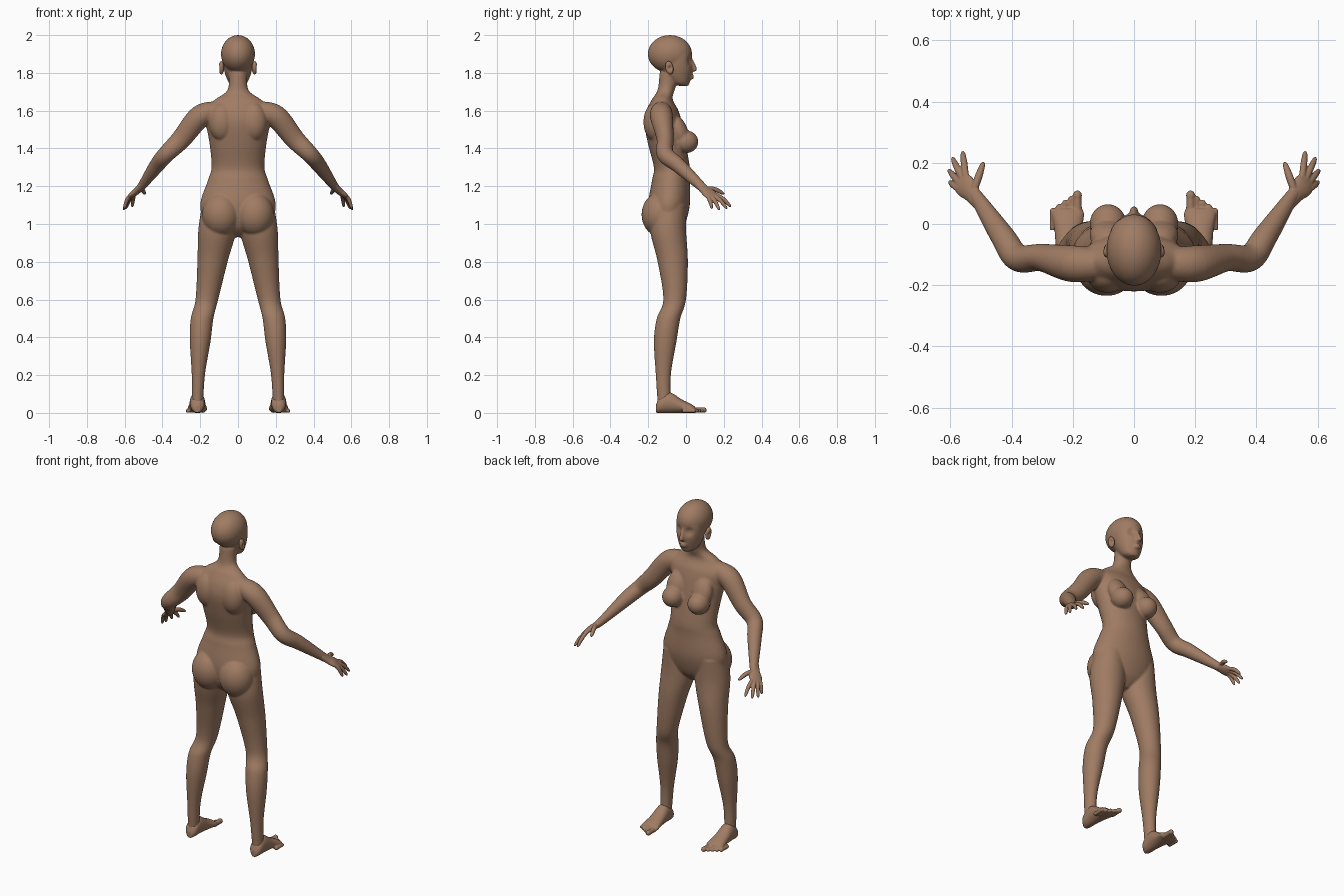
import bpy, bmesh, math
from mathutils import Vector, Matrix

if "Cube" in bpy.data.objects:
    bpy.data.objects.remove(bpy.data.objects["Cube"])

skin = bpy.data.materials.new("warm_brown_skin")
skin.use_nodes = True
COLOUR = (.35, .2, .125, 1)
skin.diffuse_color = COLOUR
skin.node_tree.nodes["Principled BSDF"].inputs["Base Color"].default_value = COLOUR

X_AXIS, Y_AXIS, Z_AXIS = Matrix.Identity(3)


def ring(z, half, back, front, x=0):
    """Level cross-section of the trunk, face or leg."""
    return (x, (back + front) / 2, z, half, (front - back) / 2)


def section(y, half, top):
    """Upright cross-section of the foot, resting on the ground."""
    return (.215, y, top / 2, half, top / 2)


def bead(place, thick, wide=None):
    """Cross-section at right angles to a limb's path."""
    return (*place, thick, wide or thick)


def blend(before, start, end, after, t):
    """Smooth curve from start to end, guided by its neighbours."""
    leave, arrive = (end - before) / 2, (after - start) / 2
    ease = t * t * (3 - 2 * t)
    return (start + (end - start) * ease
            + leave * t * (1 - t) ** 2 - arrive * t * t * (1 - t))


def resample(rows, steps):
    last = len(rows) - 1
    result = []
    for i in range(last):
        group = (rows[max(i - 1, 0)], rows[i], rows[i + 1], rows[min(i + 2, last)])
        for k in range(steps):
            result.append([blend(*values, k / steps) for values in zip(*group)])
    result.append(rows[last])
    return result


def loft(bm, rows, frame=None, across=Y_AXIS, sides=36, steps=8):
    """Skin elliptical cross-sections along a smooth path."""
    rows = resample(rows, steps)
    centres = [Vector(row[:3]) for row in rows]
    rings = []
    for i, (centre, row) in enumerate(zip(centres, rows)):
        if frame:
            u, v = frame
        else:
            ahead = centres[min(i + 1, len(rows) - 1)] - centres[max(i - 1, 0)]
            u = ahead.cross(across).normalized()
            v = u.cross(ahead).normalized()
        angles = [math.tau * k / sides for k in range(sides)]
        rings.append([bm.verts.new(centre + u * row[3] * math.cos(a) + v * row[4] * math.sin(a))
                      for a in angles])
    for low, high in zip(rings, rings[1:]):
        for k in range(sides):
            bm.faces.new((low[k - 1], low[k], high[k], high[k - 1]))
    bm.faces.new(rings[0])
    bm.faces.new(rings[-1])


def ball(bm, place, size, tilt=0):
    matrix = (Matrix.Translation(place) @ Matrix.Rotation(tilt, 4, "X")
              @ Matrix.Diagonal((*size, 1)))
    bmesh.ops.create_uvsphere(bm, u_segments=48, v_segments=32, radius=1, matrix=matrix)


def dent(bm, place, push, spread):
    """Push the surface around a point, and its mirror point, with a soft falloff."""
    for vert in bm.verts:
        offset = Vector((abs(vert.co.x), vert.co.y, vert.co.z)) - Vector(place)
        vert.co += Vector(push) * math.exp(-offset.length_squared / (2 * spread ** 2))


def mirror_copy(bm):
    """Add the opposite half."""
    copied = bmesh.ops.duplicate(bm, geom=bm.verts[:] + bm.edges[:] + bm.faces[:])["geom"]
    for item in copied:
        if isinstance(item, bmesh.types.BMVert):
            item.co.x *= -1


def finish(name, bm, voxel, softness, side=1):
    """Fuse overlapping masses into one smooth skin and make the object."""
    bmesh.ops.scale(bm, vec=(side, 1, 1), verts=bm.verts)
    bmesh.ops.recalc_face_normals(bm, faces=bm.faces)
    mesh = bpy.data.meshes.new(name)
    bm.to_mesh(mesh)
    bm.free()
    mesh.materials.append(skin)
    part = bpy.data.objects.new(name, mesh)
    bpy.context.collection.objects.link(part)
    fuse = part.modifiers.new("fuse", "REMESH")
    fuse.mode, fuse.voxel_size, fuse.use_smooth_shade = "VOXEL", voxel, True
    soften = part.modifiers.new("soften", "SMOOTH")
    soften.factor, soften.iterations = .5, softness


# Paired masses of the body: chest, shoulder blade, seat
body = bmesh.new()
ball(body, (.085, 0, 1.435), (.06, .065, .06))
ball(body, (.085, -.035, 1.49), (.06, .045, .09), tilt=.35)
ball(body, (.085, -.165, 1.54), (.07, .06, .1))
ball(body, (.09, -.14, 1.05), (.1, .095, .115))

# Arm from the collar to the wrist
loft(body, [
    bead((.1, -.13, 1.6), .05),
    bead((.2, -.13, 1.57), .06),
    bead((.3, -.11, 1.45), .053, wide=.045),
    bead((.38, -.11, 1.37), .045),
    bead((.43, -.04, 1.31), .04),
    bead((.51, .08, 1.2), .023, wide=.026),
    bead((.53, .1, 1.18), .02, wide=.024),
])

# Leg from the hip to the ankle
loft(body, [
    ring(z=1.1, half=.08, back=-.17, front=0, x=.11),
    ring(z=.97, half=.1, back=-.19, front=0, x=.11),
    ring(z=.8, half=.08, back=-.15, front=.01, x=.135),
    ring(z=.6, half=.06, back=-.12, front=0, x=.165),
    ring(z=.5, half=.06, back=-.155, front=-.03, x=.19),
    ring(z=.38, half=.055, back=-.17, front=-.05, x=.2),
    ring(z=.2, half=.035, back=-.16, front=-.08, x=.21),
    ring(z=.04, half=.03, back=-.15, front=-.08, x=.215),
], frame=(X_AXIS, Y_AXIS))
mirror_copy(body)

# Trunk and neck
loft(body, [
    ring(z=.93, half=.03, back=-.12, front=-.06),
    ring(z=.99, half=.16, back=-.18, front=-.01),
    ring(z=1.1, half=.2, back=-.2, front=.02),
    ring(z=1.23, half=.16, back=-.18, front=.02),
    ring(z=1.3, half=.14, back=-.17, front=.02),
    ring(z=1.42, half=.15, back=-.2, front=0),
    ring(z=1.53, half=.17, back=-.22, front=-.02),
    ring(z=1.6, half=.18, back=-.21, front=-.04),
    ring(z=1.66, half=.12, back=-.18, front=-.07),
    ring(z=1.71, half=.055, back=-.15, front=-.06),
    ring(z=1.8, half=.05, back=-.14, front=-.03),
], frame=(X_AXIS, Y_AXIS), sides=48)

# Skull and face, with pressed eye sockets
ball(body, (0, -.085, 1.9), (.09, .117, .1))
loft(body, [
    ring(z=1.73, half=.02, back=-.03, front=.01),
    ring(z=1.75, half=.05, back=-.08, front=.02),
    ring(z=1.82, half=.075, back=-.13, front=.035),
    ring(z=1.9, half=.08, back=-.13, front=.03),
    ring(z=1.94, half=.06, back=-.12, front=.01),
], frame=(X_AXIS, Y_AXIS), sides=64, steps=12)
dent(body, (.034, .025, 1.864), push=(0, -.018, 0), spread=.014)

# Eyes, nose and lips
for side in (1, -1):
    ball(body, (side * .034, 0, 1.863), (.015, .015, .011))
loft(body, [
    ring(z=1.875, half=.007, back=.01, front=.035),
    ring(z=1.82, half=.014, back=.02, front=.06),
    ring(z=1.807, half=.012, back=.02, front=.045),
], frame=(X_AXIS, Y_AXIS))
for height in (1.786, 1.773):
    ball(body, (0, .028, height), (.022, .015, .007))
finish("body", body, voxel=.0055, softness=8)

# Hand layout, index to little finger
KNUCKLE_START, KNUCKLE_END = Vector((.55, .155, 1.156)), Vector((.575, .115, 1.146))
KNUCKLE_ROW = (KNUCKLE_END - KNUCKLE_START).normalized()
FINGERTIPS = [(.56, .237, 1.09), (.594, .217, 1.08), (.606, .177, 1.073), (.603, .138, 1.08)]


def finger(bm, root, tip, radius):
    """Slightly arched finger with a rounded end."""
    rows = []
    for t in (0, .3, .6, .9, 1):
        place = root.lerp(tip, t) + Z_AXIS * radius * math.sin(math.pi * t)
        rows.append(bead(place, radius * math.sqrt(1.1 - t ** 6)))
    loft(bm, rows, across=KNUCKLE_ROW, sides=16)


for side, label in ((1, "left"), (-1, "right")):
    # Palm, fingers and thumb
    hand = bmesh.new()
    loft(hand, [
        bead((.505, .066, 1.212), .018, wide=.023),
        bead((.53, .1, 1.18), .018, wide=.03),
        bead((.553, .125, 1.16), .016, wide=.038),
        bead((.57, .145, 1.145), .008, wide=.03),
    ], across=KNUCKLE_ROW)
    for i, tip in enumerate(FINGERTIPS):
        finger(hand, KNUCKLE_START.lerp(KNUCKLE_END, i / 3), Vector(tip), .0105)
    finger(hand, Vector((.527, .1, 1.185)), Vector((.492, .202, 1.158)), .012)
    finish(label + "_hand", hand, voxel=.0032, softness=3, side=side)

    # Foot from heel to ball, then a fan of toes
    foot = bmesh.new()
    loft(foot, [
        section(y=-.16, half=.015, top=.04),
        section(y=-.14, half=.035, top=.08),
        section(y=-.09, half=.04, top=.11),
        section(y=-.02, half=.045, top=.07),
        section(y=.03, half=.052, top=.045),
        section(y=.05, half=.046, top=.03),
    ], frame=(X_AXIS, Z_AXIS))
    for i in range(5):
        radius = .011 if i else .015
        toe = Vector((.185 + .02 * i, .092 - .013 * i, radius))
        ball(foot, toe, (radius, radius * 1.2, radius))
        loft(foot, [bead(toe - Y_AXIS * .06, radius), bead(toe, radius * .9)],
             frame=(X_AXIS, Z_AXIS))
    finish(label + "_foot", foot, voxel=.004, softness=3, side=side)

    # Ear with a hollow
    ear = bmesh.new()
    ball(ear, (.088, -.088, 1.827), (.015, .021, .036), tilt=.2)
    dent(ear, (.104, -.084, 1.826), push=(-.012, 0, 0), spread=.009)
    finish(label + "_ear", ear, voxel=.003, softness=2, side=side)
